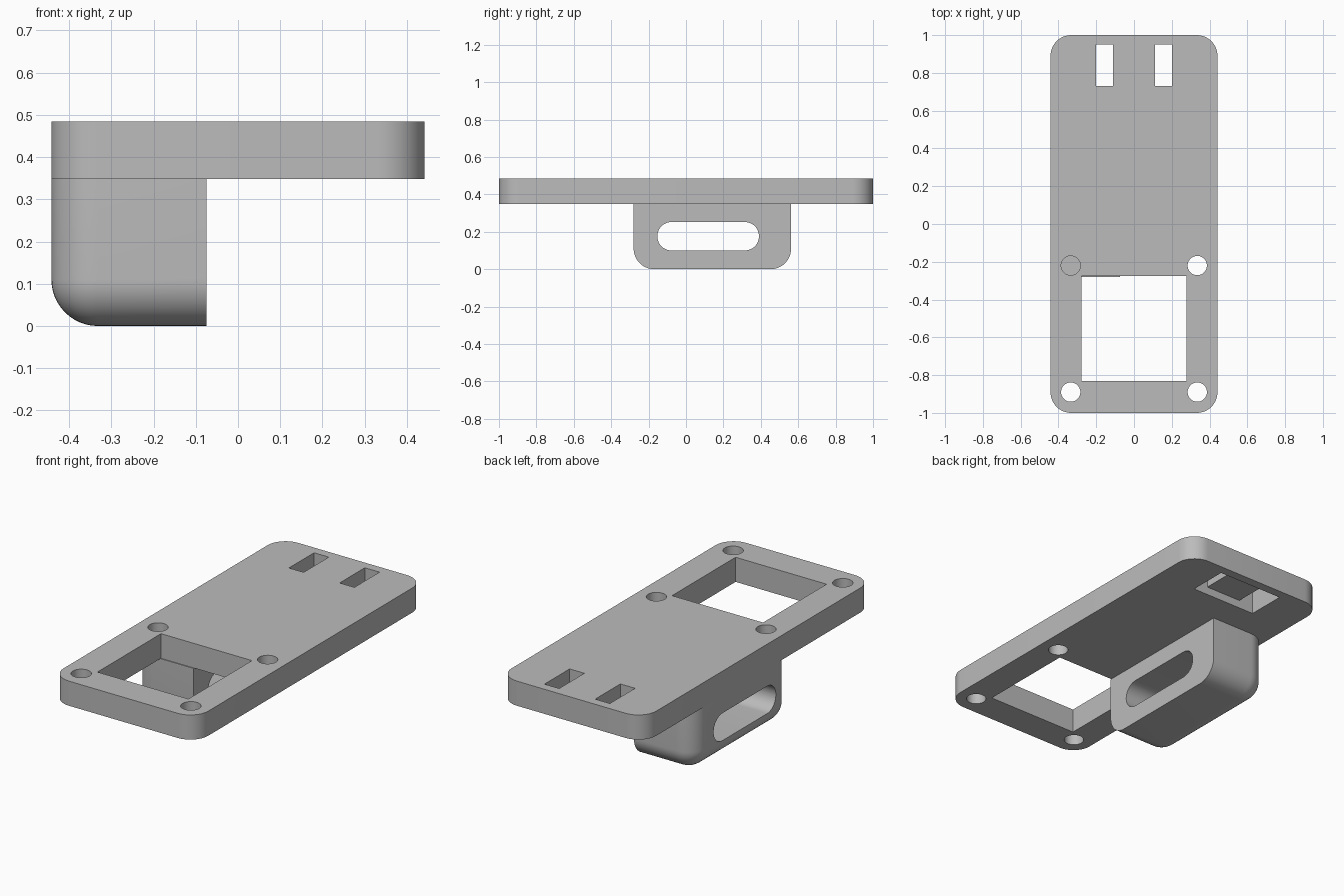
import bpy, bmesh

cube = bpy.data.objects.get("Cube")
if cube:
    bpy.data.objects.remove(cube, do_unlink=True)

# Single matte grey
grey = bpy.data.materials.new("plain_grey")
grey.use_nodes = True
colour = (0.5, 0.5, 0.5, 1)
grey.diffuse_color = colour
grey.node_tree.nodes["Principled BSDF"].inputs["Base Color"].default_value = colour


def box(name, x0, x1, y0, y1, z0, z1, radius=0, rounded=None):
    """Box whose edges are rounded where rounded(midpoint, direction) holds."""
    bm = bmesh.new()
    bmesh.ops.create_cube(bm, size=1)
    for v in bm.verts:
        v.co.x = x1 if v.co.x > 0 else x0
        v.co.y = y1 if v.co.y > 0 else y0
        v.co.z = z1 if v.co.z > 0 else z0
    if rounded:
        edges = [e for e in bm.edges if rounded(*(v.co for v in e.verts))]
        bmesh.ops.bevel(bm, geom=edges, offset=radius, offset_type='OFFSET',
                        segments=12, profile=0.5, affect='EDGES', clamp_overlap=False)
    bmesh.ops.recalc_face_normals(bm, faces=bm.faces)
    mesh = bpy.data.meshes.new(name)
    bm.to_mesh(mesh)
    bm.free()
    mesh.materials.append(grey)
    obj = bpy.data.objects.new(name, mesh)
    bpy.context.collection.objects.link(obj)
    return obj


def drill(name, x, y, radius):
    bpy.ops.mesh.primitive_cylinder_add(vertices=48, radius=radius, depth=0.6,
                                        location=(x, y, 0.4))
    obj = bpy.context.object
    obj.name = name
    obj.data.materials.append(grey)
    return obj


def carve(target, cutters):
    """Subtract every cutter, bake the result and discard the cutters."""
    for c in cutters:
        c.hide_render = True
        mod = target.modifiers.new(c.name, 'BOOLEAN')
        mod.operation = 'DIFFERENCE'
        mod.solver = 'EXACT'
        mod.object = c
    bpy.context.view_layer.update()
    graph = bpy.context.evaluated_depsgraph_get()
    mesh = bpy.data.meshes.new_from_object(target.evaluated_get(graph))
    target.modifiers.clear()
    target.data = mesh
    for c in cutters:
        bpy.data.objects.remove(c, do_unlink=True)
    bpy.ops.object.select_all(action='DESELECT')
    target.select_set(True)
    bpy.context.view_layer.objects.active = target
    bpy.ops.object.shade_smooth_by_angle(angle=0.5)


HALF_W, UNDER, TOP = 0.442, 0.348, 0.484
R = 0.11

# Mounting plate with rounded vertical corners
plate = box("mounting_plate", -HALF_W, HALF_W, -1, 1, UNDER, TOP, R,
            lambda a, b: abs(a.z - b.z) > 0.01)

# Square window, strap recess below, two strap slots and four screw holes
cuts = [box("window_cut", -0.278, 0.278, -0.83, -0.275, 0.2, 0.6),
        box("strap_recess_cut", -0.2, 0.2, 0.73, 0.95, 0.2, UNDER + 0.045)]
for side in (-1, 1):
    xs = sorted((side * 0.11, side * 0.2))
    cuts.append(box("strap_slot_cut", *xs, 0.73, 0.95, 0.2, 0.6))
    for y in (-0.22, -0.89):
        cuts.append(drill("screw_hole_cut", side * 0.335, y, 0.051))
carve(plate, cuts)

# Hanging block: outer and bottom edges rounded, inner face and top flat
INNER = -0.075


def outer_edge(a, b):
    at_inner = a.x > INNER - 0.01 and b.x > INNER - 0.01
    at_top = a.z > UNDER - 0.01 and b.z > UNDER - 0.01
    return not at_inner and not at_top


block = box("hanging_block", -HALF_W, INNER, -0.28, 0.562, 0, UNDER, R, outer_edge)

# Long round-ended slot through the block
slot = box("finger_slot_cut", -0.6, 0.1, -0.153, 0.39, 0.1, 0.252, 0.0755,
           lambda a, b: abs(a.x - b.x) > 0.01)
carve(block, [slot])
